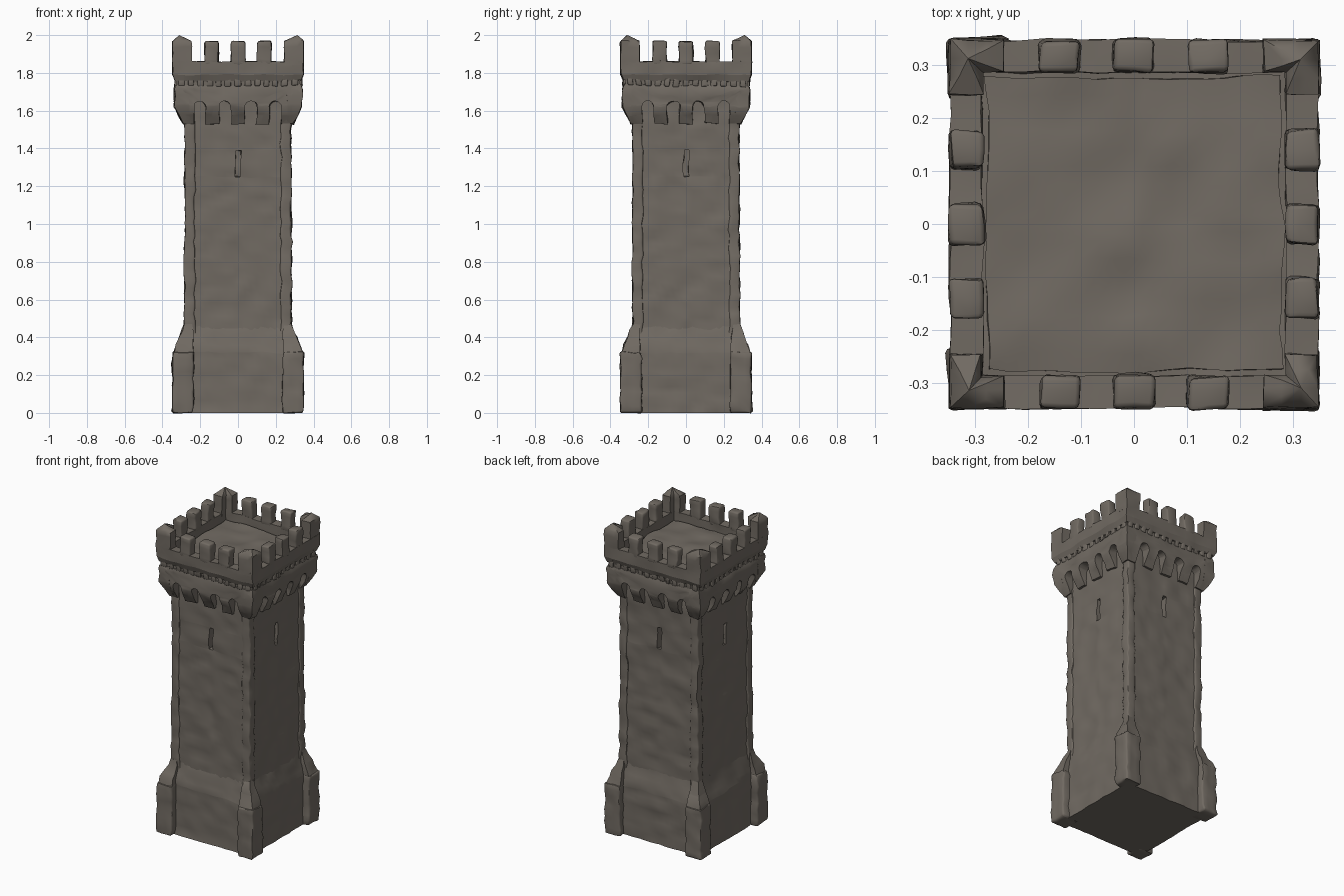
import bpy, bmesh, math
from mathutils import Matrix, Vector, noise

if "Cube" in bpy.data.objects:
    bpy.data.objects.remove(bpy.data.objects["Cube"])

stone = bpy.data.materials.new("weathered stone")
stone.use_nodes = True
COLOUR = (0.165, 0.145, 0.123, 1)
stone.diffuse_color = COLOUR
bsdf = stone.node_tree.nodes["Principled BSDF"]
bsdf.inputs["Base Color"].default_value = COLOUR
bsdf.inputs["Roughness"].default_value = 0.9


def box(bm, low, high, soften=0.0):
    low, high = Vector(low), Vector(high)
    place = Matrix.Translation((low + high) / 2) @ Matrix.Diagonal((*(high - low), 1))
    verts = bmesh.ops.create_cube(bm, size=1, matrix=place)["verts"]
    if soften:
        edges = list({e for v in verts for e in v.link_edges})
        bmesh.ops.bevel(bm, geom=edges, offset=soften, segments=2, profile=0.5, affect='EDGES')
    return verts


def tapered(bm, low, high, top_low, top_high):
    """Box whose top rectangle differs from its bottom one."""
    for v in box(bm, low, high):
        if v.co.z > high[2] - 0.001:
            v.co.x = top_high[0] if v.co.x > (low[0] + high[0]) / 2 else top_low[0]
            v.co.y = top_high[1] if v.co.y > (low[1] + high[1]) / 2 else top_low[1]


def extrude(bm, face, vec):
    new = bmesh.ops.extrude_face_region(bm, geom=[face])["geom"]
    bmesh.ops.translate(bm, vec=vec, verts=[g for g in new if isinstance(g, bmesh.types.BMVert)])
    return [g for g in new if isinstance(g, bmesh.types.BMFace)]


def four_sides(bm):
    source = bm.verts[:] + bm.edges[:] + bm.faces[:]
    for turn in range(1, 4):
        copy = bmesh.ops.duplicate(bm, geom=source)["geom"]
        verts = [g for g in copy if isinstance(g, bmesh.types.BMVert)]
        bmesh.ops.rotate(bm, verts=verts, matrix=Matrix.Rotation(turn * math.pi / 2, 3, 'Z'))


def cut(bm, axis, value):
    point, normal = Vector(), Vector()
    point[axis], normal[axis] = value, 1
    bmesh.ops.bisect_plane(bm, geom=bm.verts[:] + bm.edges[:] + bm.faces[:],
                           plane_co=point, plane_no=normal, dist=0.0005)


def grid(bm, step):
    for axis in range(3):
        values = [v.co[axis] for v in bm.verts]
        low, high = min(values), max(values)
        count = max(1, round((high - low) / step))
        for i in range(1, count):
            cut(bm, axis, low + (high - low) * i / count)


def weather(bm, amount):
    """Uneven, horizontally streaked stone surface."""
    for v in bm.verts:
        p = Vector((v.co.x * 10, v.co.y * 10, v.co.z * 16))
        shift = noise.noise_vector(p) * amount + noise.noise_vector(p * 2) * amount * 0.4
        if v.co.z < 0.001 or v.co.z > 1.98:
            shift.z = 0
        v.co += shift


def finish(name, bm, step=0.035, amount=0.01):
    if step:
        grid(bm, step)
    weather(bm, amount)
    bmesh.ops.recalc_face_normals(bm, faces=bm.faces)
    mesh = bpy.data.meshes.new(name)
    bm.to_mesh(mesh)
    bm.free()
    mesh.materials.append(stone)
    obj = bpy.data.objects.new(name, mesh)
    bpy.context.collection.objects.link(obj)
    bpy.ops.object.select_all(action='DESELECT')
    obj.select_set(True)
    bpy.context.view_layer.objects.active = obj
    bpy.ops.object.shade_smooth_by_angle(angle=math.radians(48))


# Shaft, with an arrow slit sunk into each side; its top is the roof floor
bm = bmesh.new()
box(bm, (-0.276, -0.276, 0.3), (0.276, 0.276, 1.81))
grid(bm, 0.035)
for edge in (-0.014, 0.014):
    cut(bm, 0, edge)
    cut(bm, 1, edge)
for edge in (1.25, 1.39):
    cut(bm, 2, edge)
for turn in range(4):
    out = Matrix.Rotation(turn * math.pi / 2, 3, 'Z') @ Vector((0, -1, 0))
    across = Vector((-out.y, out.x, 0))
    bm.normal_update()
    slit = [f for f in bm.faces if f.normal.dot(out) > 0.9
            and abs(f.calc_center_median().dot(across)) < 0.014
            and 1.25 < f.calc_center_median().z < 1.39]
    sunk = bmesh.ops.extrude_face_region(bm, geom=slit)["geom"]
    bmesh.ops.delete(bm, geom=slit, context='FACES')
    bmesh.ops.translate(bm, vec=out * -0.045,
                        verts=[g for g in sunk if isinstance(g, bmesh.types.BMVert)])
finish("shaft", bm, step=0)

# Slightly raised corner strips up the shaft
bm = bmesh.new()
box(bm, (0.228, 0.228, 0.35), (0.283, 0.283, 1.56), 0.008)
four_sides(bm)
finish("corner_strips", bm)

# Plinth wall between the buttresses, sloping back to the shaft
PLINTH = 0.304
bm = bmesh.new()
box(bm, (-PLINTH, -PLINTH, 0), (PLINTH, PLINTH, 0.32))
tapered(bm, (-PLINTH, -PLINTH, 0.32), (PLINTH, PLINTH, 0.46), (-0.274, -0.274), (0.274, 0.274))
bmesh.ops.remove_doubles(bm, verts=bm.verts, dist=0.001)
bmesh.ops.delete(bm, geom=[f for f in bm.faces if abs(f.normal.z) > 0.9
                           and abs(f.calc_center_median().z - 0.32) < 0.01], context='FACES')
finish("plinth", bm)

# Corner buttresses with sloping tops
bm = bmesh.new()
box(bm, (0.235, 0.235, 0), (0.348, 0.348, 0.325), 0.01)
tapered(bm, (0.237, 0.237, 0.31), (0.345, 0.345, 0.47), (0.245, 0.245), (0.282, 0.282))
four_sides(bm)
finish("buttresses", bm)

# Corbelled arcade: four round arches on each side, leaning outward
ARCHES = (-0.2, -0.068, 0.068, 0.2)
FOOT, SPRING, CROWN, R = 1.53, 1.62, 1.735, 0.031


def lean(z):
    """Half-width of the arcade at a height, drawn in a little at the top."""
    return 0.29 + 0.046 * min(1, max(0, (z - FOOT) / 0.09)) - 0.006 * (z > CROWN - 0.01)


bm = bmesh.new()
outline = [(-0.336, CROWN), (-0.336, SPRING), (-0.336, FOOT)]
for cx in ARCHES:
    outline.append((cx - R, FOOT))
    outline += [(cx - R * math.cos(a * math.pi / 8), SPRING + R * math.sin(a * math.pi / 8))
                for a in range(9)]
    outline.append((cx + R, FOOT))
outline += [(0.336, FOOT), (0.336, SPRING), (0.336, CROWN)]
extrude(bm, bm.faces.new([bm.verts.new((x, -0.336, z)) for x, z in outline]), (0, 0.076, 0))
bmesh.ops.triangulate(bm, faces=bm.faces)
for height in (SPRING, (FOOT + SPRING) / 2, CROWN - 0.02):
    cut(bm, 2, height)
for v in bm.verts:
    half = lean(v.co.z)
    v.co.x = max(-half, min(half, v.co.x))
    v.co.y = max(-half, v.co.y)
four_sides(bm)
finish("corbel_arcade", bm, step=0.05)

# Band above the arches, with a row of small worn dentils
bm = bmesh.new()
box(bm, (-0.326, -0.326, 1.71), (0.326, 0.326, 1.8))
finish("band", bm)
bm = bmesh.new()
for i in range(-6, 7):
    box(bm, (i * 0.05 - 0.016, -0.335, 1.73), (i * 0.05 + 0.016, -0.3, 1.775), 0.005)
four_sides(bm)
finish("dentils", bm, step=0)

# Parapet walls
OUTER, INNER, SILL, TOP = 0.346, 0.286, 1.86, 1.968
bm = bmesh.new()
tapered(bm, (-0.333, -0.333, 1.757), (0.333, -INNER, 1.79), (-OUTER, -OUTER), (OUTER, -INNER))
box(bm, (-OUTER, -OUTER, 1.79), (OUTER, -INNER, SILL))
four_sides(bm)
finish("parapet", bm, amount=0.006)

# Merlons along each wall
bm = bmesh.new()
for cx in (-0.14, 0, 0.14):
    box(bm, (cx - 0.037, -OUTER, SILL - 0.02), (cx + 0.037, -INNER, TOP), 0.009)
four_sides(bm)
finish("merlons", bm, amount=0.008)

# L-shaped corner merlons whose tops rise to a point
bm = bmesh.new()
plan = [(0.245, INNER), (INNER, INNER), (INNER, 0.245), (OUTER, 0.245),
        (OUTER, OUTER), (0.245, OUTER)]
base = bm.faces.new([bm.verts.new((x, y, SILL - 0.02)) for x, y in plan])
top = extrude(bm, base, (0, 0, TOP - SILL + 0.02))
peak = bmesh.ops.poke(bm, faces=top)["verts"][0]
peak.co = (0.311, 0.311, 2.0)
four_sides(bm)
finish("corner_merlons", bm, amount=0.006)
